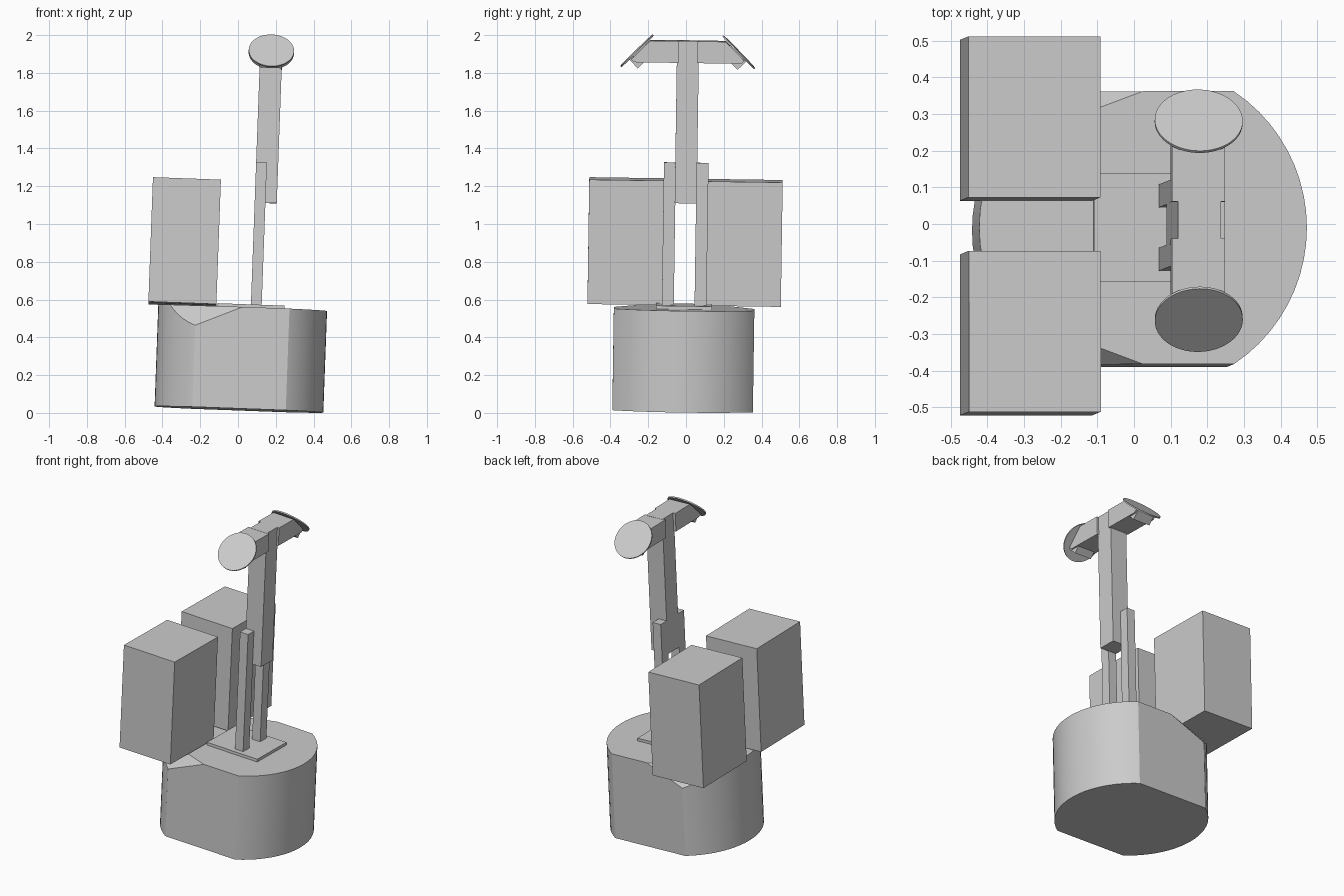
import bpy, bmesh, math
from mathutils import Matrix, Vector

if "Cube" in bpy.data.objects:
    bpy.data.objects.remove(bpy.data.objects["Cube"], do_unlink=True)

grey = bpy.data.materials.new("plain_grey")
grey.use_nodes = True
COLOUR = (0.6, 0.6, 0.6, 1)
grey.diffuse_color = COLOUR
grey.node_tree.nodes["Principled BSDF"].inputs["Base Color"].default_value = COLOUR

# The whole machine leans slightly to its left and back
LEAN = (Matrix.Translation((0.005, -0.018, 0.018))
        @ Matrix.Rotation(math.radians(2.1), 4, 'Y')
        @ Matrix.Rotation(math.radians(-0.85), 4, 'X'))


def finish(name, bm, smooth=False):
    bmesh.ops.recalc_face_normals(bm, faces=bm.faces)
    bm.transform(LEAN)
    mesh = bpy.data.meshes.new(name)
    bm.to_mesh(mesh)
    bm.free()
    mesh.materials.append(grey)
    ob = bpy.data.objects.new(name, mesh)
    bpy.context.collection.objects.link(ob)
    if smooth:
        bpy.ops.object.select_all(action='DESELECT')
        ob.select_set(True)
        bpy.context.view_layer.objects.active = ob
        bpy.ops.object.shade_smooth_by_angle(angle=math.radians(25))


def box(name, low, high, place=Matrix()):
    low, high = Vector(low), Vector(high)
    bm = bmesh.new()
    size = Matrix.Diagonal((*(high - low), 1))
    bmesh.ops.create_cube(bm, size=1, matrix=place @ Matrix.Translation((low + high) / 2) @ size)
    finish(name, bm)


def cylinder(bm, radius, depth, place):
    bmesh.ops.create_cone(bm, cap_ends=True, segments=64, radius1=radius,
                          radius2=radius, depth=depth, matrix=place)


def slice_off(bm, point, normal):
    geom = bm.verts[:] + bm.edges[:] + bm.faces[:]
    cut = bmesh.ops.bisect_plane(bm, geom=geom, plane_co=point, plane_no=normal, clear_outer=True)
    edges = [e for e in cut["geom_cut"] if isinstance(e, bmesh.types.BMEdge)]
    bmesh.ops.contextual_create(bm, geom=edges)


# Drum base with flat sides and two sloping corner cuts
TOP = 0.538
bm = bmesh.new()
cylinder(bm, 0.447, TOP, Matrix.Translation((0, 0, TOP / 2)))
for s in (-1, 1):
    slice_off(bm, (0, s * 0.372, 0), (0, s, 0))
for s in (-1, 1):
    a = Vector((0, s * 0.372, TOP))
    b = Vector((-0.385, s * 0.228, TOP))
    c = Vector((-0.248, s * 0.372, 0.432))
    normal = (b - a).cross(c - a)
    if normal.z < 0:
        normal.negate()
    slice_off(bm, a, normal)
finish("drum_base", bm, smooth=True)

# Mounting plate and mast
box("mounting_plate", (-0.135, -0.148, TOP), (0.222, 0.148, 0.556))
box("mast", (0.043, -0.058, 1.098), (0.16, 0.058, 1.958))

# Paired parts, front and back
DISC = Vector((0.102, 0.27, 1.9))
for s, side in ((-1, "front"), (1, "back")):
    def span(y0, y1):
        return sorted((s * y0, s * y1))

    y0, y1 = span(0.073, 0.512)
    box(side + "_cabinet", (-0.5, y0, 0.546), (-0.14, y1, 1.205))
    y0, y1 = span(0.055, 0.118)
    box(side + "_mast_post", (0.043, y0, TOP), (0.1, y1, 1.31))

    # Head arm with a slanted end
    bm = bmesh.new()
    profile = [(0.05, 1.842), (0.285, 1.842), (0.3, 1.857), (0.2, 1.957), (0.05, 1.957)]
    face = bm.faces.new([bm.verts.new((0.027, s * y, z)) for y, z in profile])
    moved = bmesh.ops.extrude_face_region(bm, geom=[face])["geom"]
    bmesh.ops.translate(bm, vec=(0.145, 0, 0),
                        verts=[v for v in moved if isinstance(v, bmesh.types.BMVert)])
    finish(side + "_head_arm", bm)

    # Tilted disc and the bracket behind it
    place = (Matrix.Translation((DISC.x, s * DISC.y, DISC.z))
             @ Matrix.Rotation(math.radians(-45 * s), 4, 'X'))
    bm = bmesh.new()
    cylinder(bm, 0.12, 0.008, place)
    finish(side + "_disc", bm, smooth=True)
    y0, y1 = span(-0.06, 0.06)
    box(side + "_disc_bracket", (-0.06, y0, -0.068), (0.06, y1, 0), place)
